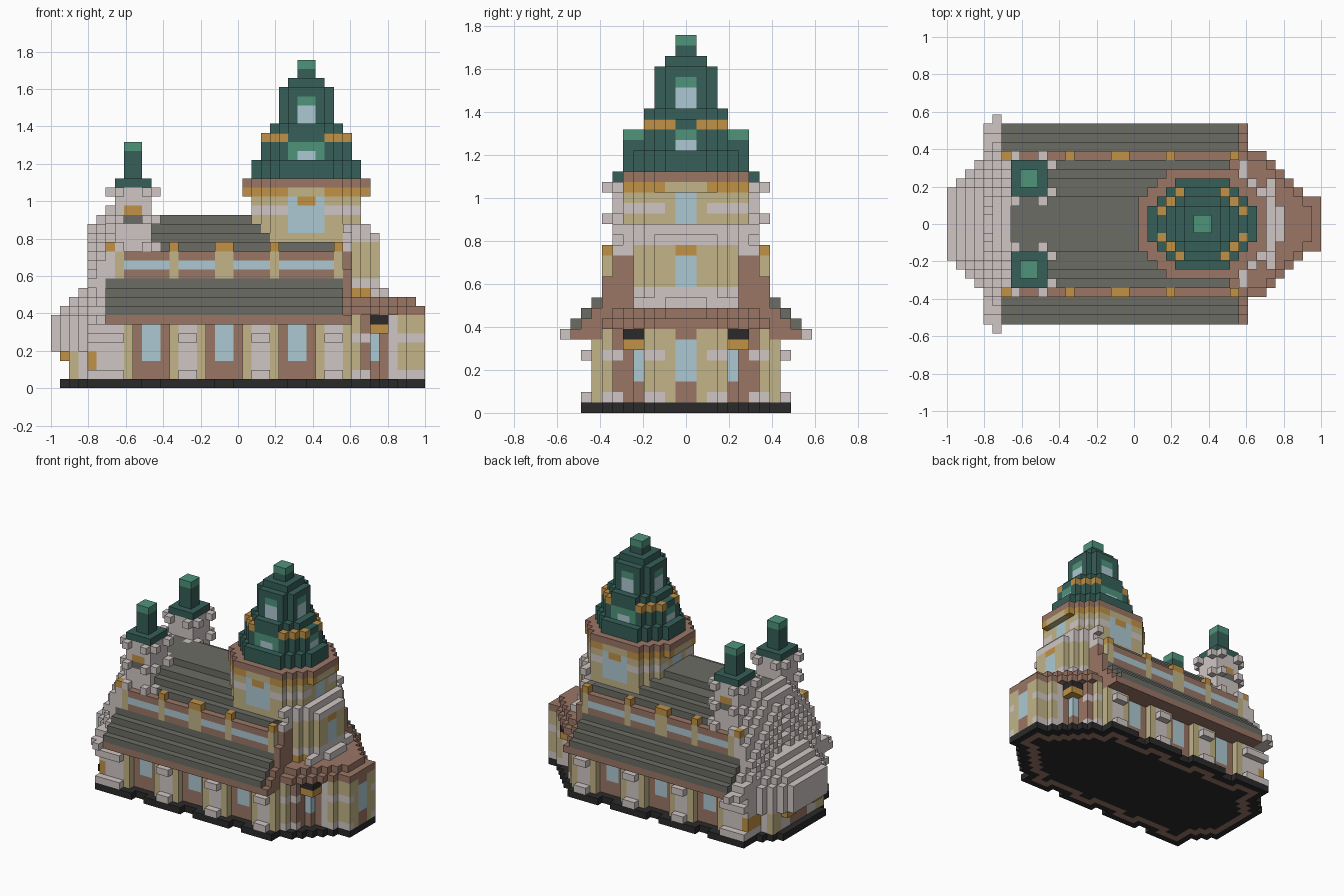
import bpy, bmesh

if "Cube" in bpy.data.objects:
    bpy.data.objects.remove(bpy.data.objects["Cube"])

V = 2 / 41          # block edge
LENGTH = 41         # blocks along x


def srgb(c):
    c /= 255
    return c / 12.92 if c < 0.04045 else ((c + 0.055) / 1.055) ** 2.4


def material(name, *rgb):
    m = bpy.data.materials.new(name)
    col = [srgb(c) for c in rgb] + [1]
    m.use_nodes = True
    m.diffuse_color = col
    m.node_tree.nodes["Principled BSDF"].inputs["Base Color"].default_value = col
    return m


MATS = {
    "stone": material("pale stone", 208, 198, 197),
    "tan": material("sand plaster", 194, 180, 136),
    "brown": material("clay brown", 154, 118, 101),
    "slate": material("slate roof", 108, 108, 101),
    "gold": material("gold", 192, 146, 70),
    "green": material("dark copper green", 54, 95, 88),
    "mint": material("light copper green", 78, 148, 123),
    "glass": material("window blue", 173, 201, 210),
    "black": material("black base", 43, 42, 43),
}
KEYS = list(MATS)
cells = {}          # (i, a, k): a counts outward from the middle, mirrored in y


def box(part, mat, i, a, k):
    for x in range(*i):
        for y in range(*a):
            for z in range(*k):
                cells[x, y, z] = (part, mat)


def octagon(part, mat, a, b, cut, k, start=0, accent=None):
    """Eight-sided tower layer; accent colours its diagonal faces."""
    for x in range(28 - a, 28 + a):
        dx = abs(x + 0.5 - 28)
        for y in range(b):
            if x >= start and dx + y + 0.5 <= cut:
                m = accent if accent and dx > 2 and y >= b // 2 - 1 else mat
                for z in range(*k):
                    cells[x, y, z] = (part, m)


# West front: stepped stone gable, each course set back from the one below
box("west_front", "stone", (4, 7), (0, 9), (1, 7))
for z in (1, 5):
    box("west_front", "stone", (4, 7), (9, 10), (z, z + 1))
box("west_front", "gold", (4, 5), (5, 9), (2, 4))
for z in range(7, 20):
    h = max(12 - max(z - 6, 1), 8) if z < 15 else 22 - z
    for x in range(max(4, z - 13), 6 if z < 12 else 7):
        box("west_front", "stone", (x, x + 1), (0, min(h, 19 - z + 2 * (x - 4))), (z, z + 1))
box("west_front", "stone", (5, 6), (10, 12), (7, 8))
# Rough masonry: every other block of the gable face is sunk
for z in range(9, 18):
    for y in range(1 - z % 2, 10, 2):
        cells.pop((4, y, z), None)

# Nave walls with recessed window bays between pilasters
box("nave_walls", "brown", (6, 33), (0, 8), (1, 8))
box("nave_walls", "tan", (32, 33), (0, 9), (1, 8))
for s in range(6, 31, 8):
    box("pilasters", "tan", (s + 2, s + 3), (8, 9), (1, 7))
    box("pilasters", "stone", (s, s + 2), (8, 9), (1, 7))
    if s > 6:
        box("pilasters", "tan", (s - 1, s), (8, 9), (1, 7))
    for z in (1, 5):
        box("pilasters", "stone", (s, s + 2), (9, 10), (z, z + 1))
    if s < 30:
        box("nave_windows", "glass", (s + 4, s + 6), (7, 8), (3, 7))
box("eaves", "brown", (6, 33), (0, 11), (7, 8))

# Aisle roof and its end gable, set just inside the roof line
for n, h in enumerate((10, 9, 8, 8)):
    box("aisle_roof", "slate", (6, 32), (0, 11 - n), (8 + n, 9 + n))
    box("east_gable", "brown", (32, 33), (0, h), (8 + n, 9 + n))

# Clerestory
box("clerestory", "brown", (7, 32), (0, 8), (12, 15))
box("clerestory_windows", "glass", (7, 32), (7, 8), (13, 14))
for s, e in ((7, 8), (13, 14), (18, 20), (24, 25), (31, 32)):
    box("clerestory_posts", "tan", (s, e), (7, 8), (12, 15))
    box("clerestory_caps", "gold", (s if s > 7 else 6, e if s > 7 else 7), (7, 8), (15, 16))
box("east_gable", "brown", (32, 33), (0, 8), (12, 13))
box("east_gable", "brown", (32, 33), (0, 7), (13, 15))
for n, h in enumerate((7, 6, 7)):
    box("east_coping", "stone", (32, 33), (0, h), (15 + n, 16 + n))

# Upper roof
for n, h in enumerate((7, 6, 5, 3)):
    box("upper_roof", "slate", (7, 31), (0, h), (15 + n, 16 + n))

# West porch: stepped canopy over a recessed doorway
for x in range(4):
    for z in range(4, 8 + x):
        box("porch", "stone", (x, x + 1), (0, 4 + x - max(z - 7, 0)), (z, z + 1))
box("porch", "stone", (2, 4), (0, 6), (1, 4))
box("porch", "tan", (2, 3), (4, 6), (1, 4))
box("porch_door", "brown", (2, 3), (0, 2), (1, 4))
box("porch_trim", "gold", (1, 2), (2, 4), (3, 4))

# Twin west turrets
box("turrets", "stone", (7, 11), (3, 7), (15, 22))
for z in (15, 18, 21):
    for x in (7, 10):
        box("turrets", "stone", (x, x + 1), (2, 8), (z, z + 1))
    for y in (3, 6):
        box("turrets", "stone", (6, 12), (y, y + 1), (z, z + 1))
box("turret_openings", "slate", (8, 10), (6, 7), (18, 19))
box("turret_openings", "gold", (8, 10), (6, 7), (19, 20))
box("turret_caps", "green", (7, 11), (3, 7), (22, 23))
box("turret_spires", "green", (8, 10), (4, 6), (23, 26))
box("turret_spires", "mint", (8, 10), (4, 6), (26, 27))

# East apse walls
for x, h in zip(range(33, 41), (8, 7, 5, 4, 4, 4, 3, 3)):
    wall = {34: "brown", 37: "stone"}.get(x, "tan")
    box("apse_walls", wall, (x, x + 1), (0, h), (1, 8))
    for z in (1, 5):
        box("apse_walls", "stone", (x, x + 1), (0, h), (z, z + 1))
box("apse_walls", "brown", (36, 37), (3, 4), (1, 8))
box("apse_walls", "brown", (34, 35), (5, 6), (1, 8))
box("apse_walls", "brown", (35, 36), (4, 5), (1, 3))
box("apse_walls", "tan", (40, 41), (1, 2), (1, 7))
box("apse_walls", "brown", (40, 41), (0, 1), (1, 8))
box("apse_windows", "glass", (40, 41), (0, 1), (3, 7))
box("apse_windows", "glass", (35, 36), (4, 5), (3, 6))
box("apse_trim", "gold", (35, 37), (4, 6), (6, 7))
box("apse_trim", "black", (35, 37), (4, 6), (7, 8))

# Apse roof in shrinking layers
for x, h in zip(range(33, 41), (8, 8, 7, 6, 5, 4, 3, 3)):
    box("apse_roof", "brown", (x, x + 1), (0, h), (8, 9))
    if x < 40:
        box("apse_roof", "brown", (x, x + 1), (0, h - 1), (9, 10))

# Upper apse drum
octagon("apse_drum", "stone", 9, 6, 10, (10, 11), 33, "gold")
box("apse_drum", "stone", (35, 36), (0, 5), (10, 11))
octagon("apse_drum", "stone", 8, 5, 10, (11, 12), 33)
octagon("apse_drum", "tan", 8, 5, 10, (12, 16), 33)
octagon("apse_drum", "stone", 8, 6, 10, (16, 17), 33)
box("drum_window", "glass", (35, 36), (0, 1), (12, 15))
box("drum_window", "gold", (35, 36), (0, 1), (15, 16))

# Main tower
octagon("tower_walls", "tan", 6, 6, 9, (16, 21))
octagon("tower_walls", "stone", 7, 6, 10, (17, 18), 32)
box("tower_windows", "glass", (26, 30), (5, 6), (17, 21))
box("tower_windows", "gold", (27, 29), (5, 6), (20, 21))
for x in (22, 33):
    box("tower_windows", "glass", (x, x + 1), (0, 1), (18, 21))
for x in range(22, 34):
    for y in range(2, 6):
        if (x, y, 19) in cells and abs(x - 27.5) > 2:
            cells[x, y, 19] = ("tower_bands", "stone")
octagon("tower_frieze", "tan", 7, 6, 9, (21, 22), 0, "gold")
octagon("tower_cornice", "brown", 7, 6, 9, (22, 23))

# Copper dome, lantern and finial
octagon("dome", "green", 6, 5, 7, (23, 25))
octagon("dome", "green", 5, 4, 6, (25, 27))
octagon("dome_ring", "green", 5, 4, 6, (27, 28), 0, "gold")
octagon("dome", "green", 4, 4, 5, (28, 29))
octagon("lantern", "green", 3, 3, 4, (29, 33))
octagon("lantern", "green", 2, 2, 3, (33, 34))
octagon("finial", "green", 1, 1, 1, (34, 35))
octagon("finial", "mint", 1, 1, 1, (35, 36))
box("dome_windows", "mint", (26, 30), (3, 4), (25, 27))
box("dome_windows", "glass", (27, 29), (3, 4), (25, 26))
box("lantern_windows", "glass", (27, 29), (2, 3), (29, 31))
box("lantern_windows", "mint", (27, 29), (2, 3), (31, 32))
for x, lx in ((23, 25), (32, 30)):
    box("dome_windows", "mint", (x, x + 1), (0, 1), (25, 27))
    box("dome_windows", "glass", (x, x + 1), (0, 1), (25, 26))
    box("lantern_windows", "glass", (lx, lx + 1), (0, 1), (29, 31))
    box("lantern_windows", "mint", (lx, lx + 1), (0, 1), (31, 32))

# Base follows the wall outline one block wider, kept under the roof edge
AROUND = [(x, y) for x in (-1, 0, 1) for y in (-1, 0, 1)]
walls = {(x, y) for x, y, z in cells if z == 2}
cover = {(x, y) for x, y, z in cells if z in (7, 8)}
foot = walls | cover & {(x + p, max(y + q, 0)) for x, y in walls for p, q in AROUND}


def inset(shape):
    return {(x, y) for x, y in shape
            if all((x + p, max(y + q, 0)) in shape for p, q in AROUND)}


inner = inset(foot)
for x, y in foot:
    ring = (x, y) in inner and (x, y) not in inset(inner)
    cells[x, y, 0] = ("base", "brown" if ring else "black")

# Mirror the blocks and turn each part's exposed sides into faces
full = {}
for (x, y, z), c in cells.items():
    full[x, y, z] = full[x, -1 - y, z] = c
parts = {}
for pos, (part, mat) in full.items():
    parts.setdefault(part, []).append((pos, mat))
for part, blocks in parts.items():
    bm = bmesh.new()
    corners = {}
    for pos, mat in blocks:
        for axis in range(3):
            u, w = (axis + 1) % 3, (axis + 2) % 3
            for side in (0, 1):
                near = list(pos)
                near[axis] += 2 * side - 1
                if tuple(near) in full:
                    continue
                quad = []
                for du, dw in ((0, 0), (1, 0), (1, 1), (0, 1)):
                    p = list(pos)
                    p[axis] += side
                    p[u] += du
                    p[w] += dw
                    p = tuple(p)
                    if p not in corners:
                        corners[p] = bm.verts.new(((p[0] - LENGTH / 2) * V, p[1] * V, p[2] * V))
                    quad.append(corners[p])
                f = bm.faces.new(quad if side else quad[::-1])
                f.material_index = KEYS.index(mat)
    mesh = bpy.data.meshes.new(part)
    bm.to_mesh(mesh)
    bm.free()
    for m in MATS.values():
        mesh.materials.append(m)
    bpy.context.collection.objects.link(bpy.data.objects.new(part, mesh))
